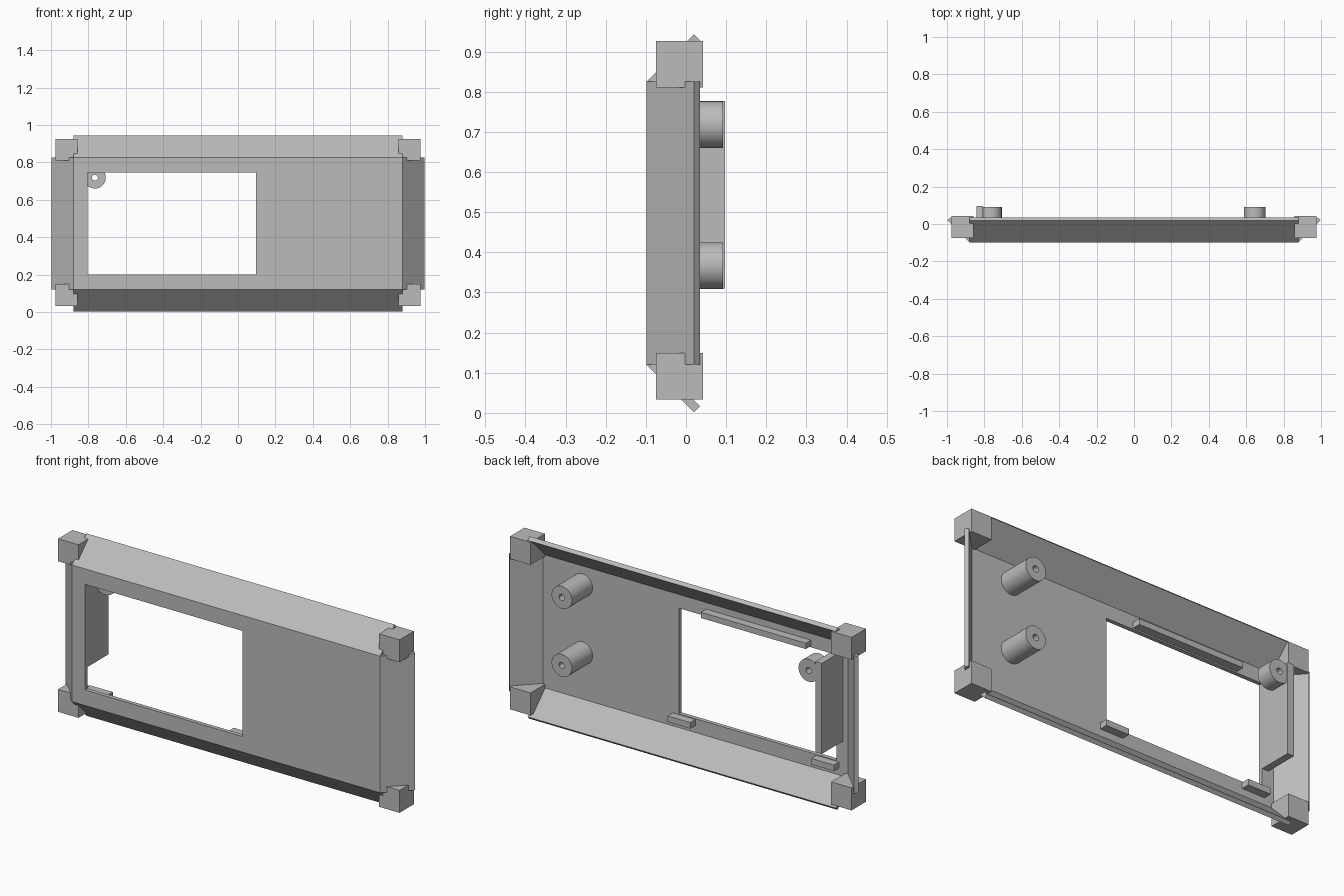
import bpy
import bmesh
from math import pi
from mathutils import Matrix, Vector

cube = bpy.data.objects.get("Cube")
if cube:
    bpy.data.objects.remove(cube)

grey = bpy.data.materials.new("plain grey")
grey.use_nodes = True
grey.diffuse_color = (0.5, 0.5, 0.5, 1)
grey.node_tree.nodes["Principled BSDF"].inputs["Base Color"].default_value = (0.5, 0.5, 0.5, 1)

HALF_W, LOW, HIGH = 0.88, 0.12, 0.825   # flat face outline
FRONT, BACK = -0.098, -0.077            # flat face thickness
MID_Z = (LOW + HIGH) / 2


def finish(name, bm):
    bmesh.ops.recalc_face_normals(bm, faces=bm.faces)
    mesh = bpy.data.meshes.new(name)
    bm.to_mesh(mesh)
    bm.free()
    mesh.materials.append(grey)
    obj = bpy.data.objects.new(name, mesh)
    bpy.context.collection.objects.link(obj)
    return obj


def prism(name, points, sweep):
    """Closed solid: a polygon swept along a vector."""
    bm = bmesh.new()
    face = bm.faces.new([bm.verts.new(p) for p in points])
    new = bmesh.ops.extrude_face_region(bm, geom=[face])["geom"]
    verts = [v for v in new if isinstance(v, bmesh.types.BMVert)]
    bmesh.ops.translate(bm, verts=verts, vec=sweep)
    return finish(name, bm)


def box(name, x, y, z):
    corners = [(x[0], y[0], z[0]), (x[1], y[0], z[0]), (x[1], y[0], z[1]), (x[0], y[0], z[1])]
    return prism(name, corners, (0, y[1] - y[0], 0))


def rod(name, x, z, radius, y0, y1, sides=48):
    bm = bmesh.new()
    place = Matrix.Translation((x, (y0 + y1) / 2, z)) @ Matrix.Rotation(pi / 2, 4, "X")
    bmesh.ops.create_cone(bm, cap_ends=True, segments=sides, radius1=radius,
                          radius2=radius, depth=y1 - y0, matrix=place)
    return finish(name, bm)


def cut(target, cutter):
    mod = target.modifiers.new("cut", "BOOLEAN")
    mod.operation = "DIFFERENCE"
    mod.solver = "EXACT"
    mod.object = cutter
    cutter.hide_render = True
    cutter.hide_viewport = True
    cutter.display_type = "WIRE"


# Flat face with the off-centre window
panel = box("front_panel", (-HALF_W, HALF_W), (FRONT, BACK), (LOW, HIGH))
cut(panel, box("window_cutter", (-0.805, 0.095), (-0.2, 0.0), (0.2, 0.745)))

# Sloping flanges: (distance outward, y) section shared by all four edges
section = [(0, FRONT), (0.118, 0.02), (0.103, 0.035), (-0.009, BACK), (-0.02, BACK), (-0.02, FRONT)]
for name, side in (("bottom_flange", -1), ("top_flange", 1)):
    edge = HIGH if side > 0 else LOW
    prism(name, [(-HALF_W, y, edge + side * d) for d, y in section], (2 * HALF_W, 0, 0))
for name, side in (("right_flange", -1), ("left_flange", 1)):
    prism(name, [(side * (HALF_W + d), y, LOW) for d, y in section], (0, 0, HIGH - LOW))

# Solid blocks joining the flanges at the corners
for side, side_name in ((-1, "right"), (1, "left")):
    xs = sorted((side * 0.858, side * 0.975))
    for z, level in ((0.033, "bottom"), (0.81, "top")):
        box(f"{level}_{side_name}_corner_block", xs, (-0.075, 0.042), (z, z + 0.116))

# Screw posts with a hole in the rear end
for name, x, z, start, hole in (("upper_post", 0.645, 0.718, BACK - 0.003, -0.05),
                                ("lower_post", 0.645, 0.367, BACK - 0.003, -0.05),
                                ("window_post", -0.765, 0.718, 0.01, -0.05)):
    post = rod(name, x, z, 0.058, start, 0.092)
    cut(post, rod(name + "_hole_cutter", x, z, 0.016, hole, 0.12, 24))
    bpy.context.view_layer.objects.active = post
    post.select_set(True)
    bpy.ops.object.shade_smooth_by_angle()
    post.select_set(False)

# Upright plate beside the window, and small ledges around it
box("side_plate", (-0.843, -0.806), (BACK - 0.003, 0.097), (0.31, 0.777))
box("top_ledge", (-0.66, -0.06), (BACK - 0.003, -0.035), (0.752, 0.782))
for name, x in (("bottom_right_ledge", -0.82), ("bottom_left_ledge", 0.0)):
    box(name, (x, x + 0.13), (BACK - 0.003, -0.035), (0.165, 0.196))
